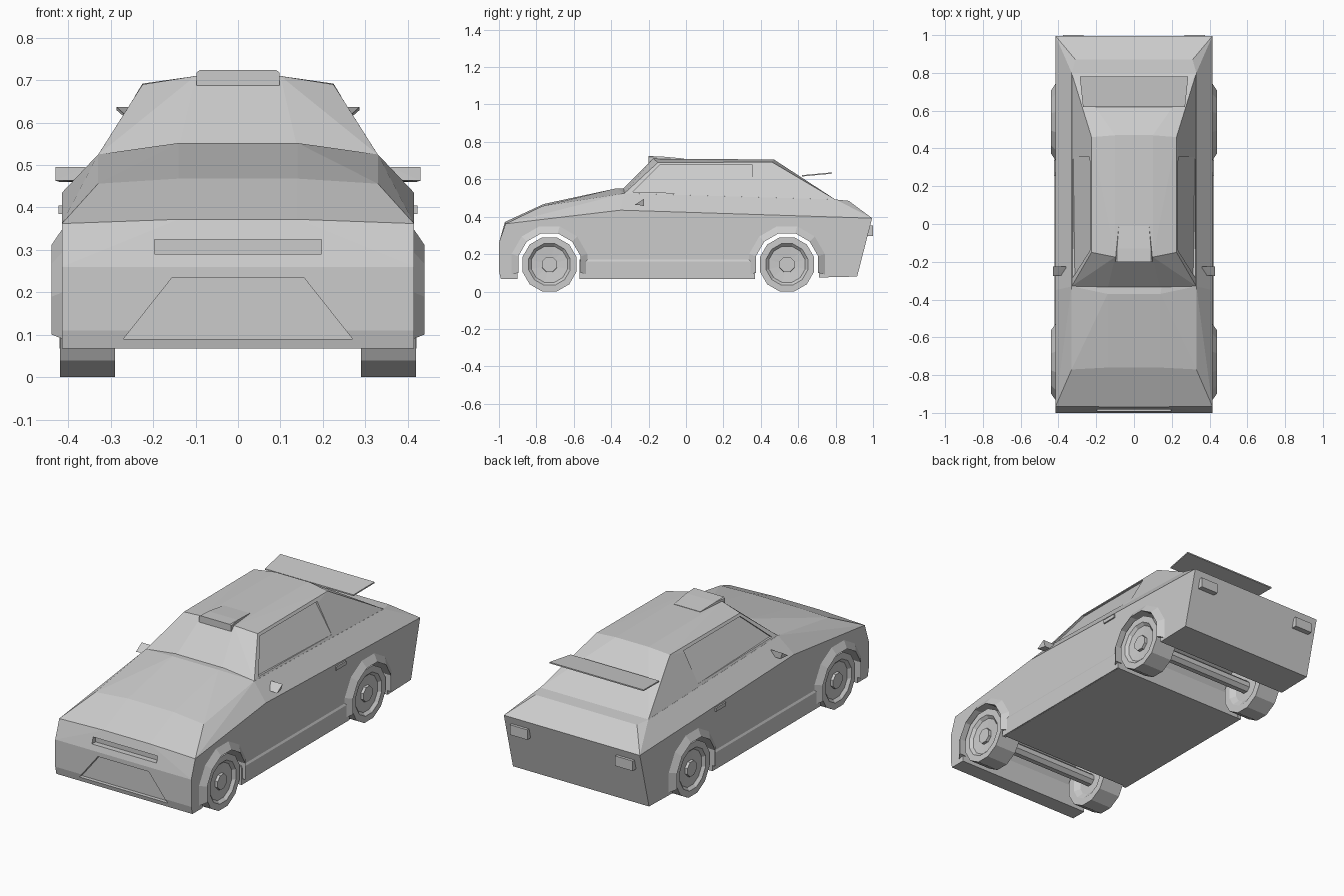
import bpy, bmesh
from math import cos, sin, radians

if "Cube" in bpy.data.objects:
    bpy.data.objects.remove(bpy.data.objects["Cube"])

AXLES = (-0.73, 0.54)
AXLE_Z = 0.145


def finish(name, bm):
    bmesh.ops.recalc_face_normals(bm, faces=bm.faces)
    me = bpy.data.meshes.new(name)
    bm.to_mesh(me)
    bm.free()
    ob = bpy.data.objects.new(name, me)
    bpy.context.collection.objects.link(ob)
    return ob


def both(points):
    """Points plus their mirror images across x = 0."""
    return list(points) + [(-x, y, z) for x, y, z in points]


def hull(name, points):
    """Convex flat-faced solid around the given points."""
    bm = bmesh.new()
    verts = [bm.verts.new(p) for p in points]
    res = bmesh.ops.convex_hull(bm, input=verts)
    junk = set(res["geom_interior"] + res["geom_unused"])
    bmesh.ops.delete(bm, geom=[g for g in junk if isinstance(g, bmesh.types.BMVert)], context='VERTS')
    bmesh.ops.dissolve_limit(bm, angle_limit=radians(1), verts=bm.verts, edges=bm.edges)
    return finish(name, bm)


def box(name, x, y, z):
    return hull(name, [(a, b, c) for a in x for b in y for c in z])


def mirrored_hull(name, points):
    for side, s in (("left", -1), ("right", 1)):
        hull(f"{name}_{side}", [(s * x, y, z) for x, y, z in points])


def lathe(name, profile, y, sides, s=1):
    """Revolve (x, radius) rings round an axle line, flat side down."""
    bm = bmesh.new()
    rings = []
    for x, r in profile:
        angles = [2 * 3.14159265 * (i + 0.5) / sides for i in range(sides)]
        rings.append([bm.verts.new((s * x, y + r * sin(a), AXLE_Z - r * cos(a))) for a in angles])
    for a, b in zip(rings, rings[1:]):
        for i in range(sides):
            j = (i + 1) % sides
            bm.faces.new((a[i], a[j], b[j], b[i]))
    bm.faces.new(rings[0])
    bm.faces.new(rings[-1])
    return finish(name, bm)


def combine(target, other, operation):
    mod = target.modifiers.new("join", 'BOOLEAN')
    mod.operation, mod.object, mod.solver = operation, other, 'EXACT'
    bpy.context.view_layer.objects.active = target
    bpy.ops.object.modifier_apply(modifier=mod.name)
    bpy.data.objects.remove(other)


# Lower body: bumpers, belt line, hood and rear deck
body = hull("car_body", both([
    (0.415, -0.99, 0.067), (0.415, -1.0, 0.11), (0.415, -1.0, 0.26),
    (0.415, -0.965, 0.362), (0.14, -0.968, 0.372),
    (0.33, -0.77, 0.456), (0.14, -0.76, 0.468),
    (0.415, -0.35, 0.435), (0.33, -0.33, 0.525), (0.14, -0.37, 0.552),
    (0.33, 0.80, 0.492), (0.31, 0.87, 0.485),
    (0.415, 0.995, 0.392), (0.415, 0.915, 0.08), (0.415, 0.38, 0.067)]))

# Cabin with sloping windows and a faceted roof
cabin = hull("cabin", both([
    (0.33, -0.33, 0.524), (0.33, 0.80, 0.491), (0.30, -0.30, 0.45), (0.30, 0.78, 0.45),
    (0.14, -0.345, 0.54), (0.225, -0.15, 0.69), (0.10, -0.175, 0.71),
    (0.225, 0.46, 0.692), (0.10, 0.47, 0.706)]))
combine(body, cabin, 'UNION')

# Wheel openings cut through the full width
for y in AXLES:
    arc = [(y + 0.175 * cos(radians(a)), AXLE_Z + 0.175 * sin(radians(a))) for a in range(-15, 196, 30)]
    arc += [(y - 0.172, 0.0), (y + 0.172, 0.0)]
    combine(body, hull("wheel_cutter", [(x, *p) for x in (-0.6, 0.6) for p in arc]), 'DIFFERENCE')


# Shallow recesses for the door windows
def side_x(z):
    return 0.33 - 0.105 * (z - 0.524) / 0.167


for s in (-1, 1):
    pane = [(-0.285, 0.532), (-0.14, 0.677), (0.355, 0.677), (0.355, 0.518)]
    combine(body, hull("window_cutter", [(s * (side_x(z) + d), y, z)
                                         for d in (-0.012, 0.06) for y, z in pane]), 'DIFFERENCE')

# Front grille slot and lower air intake
combine(body, box("slot_cutter", (-0.197, 0.197), (-1.1, -0.96), (0.29, 0.325)), 'DIFFERENCE')
combine(body, hull("intake_cutter", both([
    (x, y, z) for y in (-1.1, -0.975) for x, z in ((0.27, 0.09), (0.155, 0.235))])), 'DIFFERENCE')

# Wheels, hubs, axles and flared arches
profile = [(0.31, 0.08), (0.29, 0.11), (0.29, 0.15), (0.42, 0.15), (0.42, 0.115), (0.405, 0.10), (0.40, 0.045)]
for y, end in zip(AXLES, ("front", "rear")):
    lathe(f"{end}_axle", [(-0.32, 0.035), (0.32, 0.035)], y, 8)
    for s, side in ((-1, "left"), (1, "right")):
        lathe(f"{end}_wheel_{side}", profile, y, 12, s)
        lathe(f"{end}_hub_{side}", [(0.39, 0.045), (0.415, 0.043)], y, 8, s)
        bm = bmesh.new()
        rows = []
        for a in range(-15, 196, 30):
            c, n = cos(radians(a)), sin(radians(a))
            rows.append([bm.verts.new((s * x, y + r * c, AXLE_Z + r * n))
                         for r, x in ((0.172, 0.40), (0.172, 0.44), (0.218, 0.41))])
        for p, q in zip(rows, rows[1:]):
            for i in range(3):
                j = (i + 1) % 3
                bm.faces.new((p[i], p[j], q[j], q[i]))
        bm.faces.new(rows[0])
        bm.faces.new(rows[-1])
        finish(f"{end}_arch_{side}", bm)

# Side sills
mirrored_hull("side_sill", [(x, y, z) for y in (-0.57, 0.37)
                            for x, z in ((0.40, 0.068), (0.40, 0.172), (0.414, 0.172), (0.421, 0.16), (0.421, 0.068))])

# Wing mirrors
mirrored_hull("wing_mirror", [(0.36, -0.27, 0.465), (0.36, -0.225, 0.495), (0.36, -0.225, 0.46),
                              (0.43, -0.275, 0.463), (0.43, -0.225, 0.495), (0.42, -0.225, 0.46)])

# Door handles and tail lights
for s, side in ((-1, "left"), (1, "right")):
    box(f"door_handle_{side}", (s * 0.40, s * 0.423), (0.255, 0.34), (0.385, 0.405))
    box(f"tail_light_{side}", (s * 0.268, s * 0.375), (0.95, 1.0), (0.297, 0.352))

# Roof scoop
hull("roof_scoop", both([(0.098, -0.20, 0.687), (0.098, -0.20, 0.718), (0.09, -0.20, 0.724),
                         (0.09, -0.13, 0.722), (0.098, -0.14, 0.69),
                         (0.08, -0.01, 0.711), (0.08, -0.01, 0.69)]))

# Rear spoiler blade
hull("rear_spoiler", both([(0.27, 0.62, 0.615), (0.27, 0.62, 0.622),
                           (0.287, 0.78, 0.630), (0.287, 0.78, 0.637)]))
